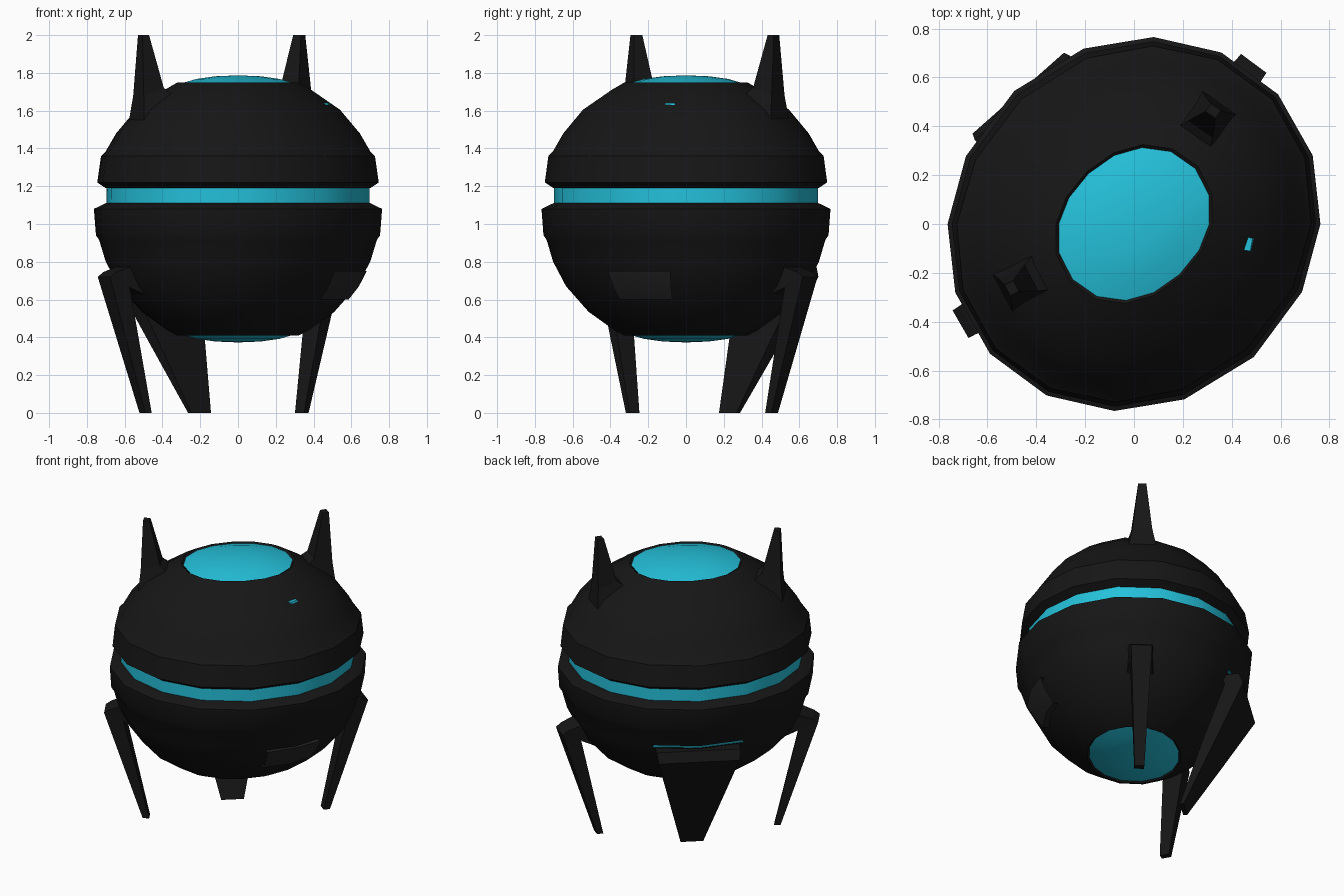
import bpy
from math import sin, cos, radians

if "Cube" in bpy.data.objects:
    bpy.data.objects.remove(bpy.data.objects["Cube"])

def material(name, rgb):
    m = bpy.data.materials.new(name)
    m.diffuse_color = (*rgb, 1)
    m.use_nodes = True
    m.node_tree.nodes["Principled BSDF"].inputs["Base Color"].default_value = m.diffuse_color
    return m

BLACK = material("black_shell", (0.008, 0.008, 0.008))
GREY = material("dark_grey", (0.02, 0.019, 0.019))
CYAN = material("cyan_glow", (0.018, 0.53, 0.7))

# Sixteen slightly uneven sides, point-symmetric about the axis
HALF = [0, 21, 42, 63, 84, 106, 132, 158]
SIDES = HALF + [a + 180 for a in HALF]

def ring_point(r, z, deg):
    # Cross-section is stretched along the diagonal, more so near the poles
    e = 0.04 + 0.06 * min(1, abs(z - 1.08) / 0.67) ** 2
    a = radians(deg)
    k = r * (1 + e * sin(2 * a))
    return (k * cos(a), k * sin(a), z)

def make(name, verts, faces, mat, smooth=True):
    me = bpy.data.meshes.new(name)
    me.from_pydata(verts, [], faces)
    me.materials.append(mat)
    ob = bpy.data.objects.new(name, me)
    bpy.context.collection.objects.link(ob)
    if smooth:
        bpy.ops.object.select_all(action='DESELECT')
        ob.select_set(True)
        bpy.context.view_layer.objects.active = ob
        bpy.ops.object.shade_smooth_by_angle(angle=radians(32))
    return ob

def lathe(name, profile, mat, angles=SIDES, closed=True):
    # Profile runs top to bottom; zero radius at an end gives a fan
    n = len(angles)
    verts, rows, faces = [], [], []
    for r, z in profile:
        if r == 0:
            rows.append([len(verts)] * n)
            verts.append((0, 0, z))
        else:
            rows.append(list(range(len(verts), len(verts) + n)))
            verts += [ring_point(r, z, a) for a in angles]
    for a, b in zip(rows, rows[1:]):
        for j in range(n if closed else n - 1):
            k = (j + 1) % n
            faces.append(list(dict.fromkeys((a[j], b[j], b[k], a[k]))))
    return make(name, verts, faces, mat)

def strut(name, deg, sections, mat=BLACK):
    # Section: inner r, inner z, outer r, outer z, half width (tip to root)
    c, s = cos(radians(deg)), sin(radians(deg))
    verts, faces = [], []
    for r1, z1, r2, z2, w in sections:
        for r, z, t in ((r1, z1, -w), (r2, z2, -w), (r2, z2, w), (r1, z1, w)):
            verts.append((r * c - t * s, r * s + t * c, z))
    for i in range(len(sections) - 1):
        for j in range(4):
            k = (j + 1) % 4
            faces.append((4*i + j, 4*i + k, 4*i + 4 + k, 4*i + 4 + j))
    m = len(verts)
    faces += [(3, 2, 1, 0), (m - 4, m - 3, m - 2, m - 1)]
    if sections[0][1] > sections[-1][1]:        # built downward: flip
        faces = [f[::-1] for f in faces]
    return make(name, verts, faces, mat, smooth=False)

# Body shells
lathe("upper_shell", [(0.305, 1.735), (0.32, 1.75), (0.385, 1.712), (0.54, 1.605),
                      (0.645, 1.48), (0.70, 1.385), (0.725, 1.36), (0.745, 1.22),
                      (0.70, 1.19), (0.66, 1.19)], BLACK)
lathe("lower_shell", [(0.66, 1.11), (0.70, 1.11), (0.763, 1.08), (0.752, 0.94),
                      (0.735, 0.915), (0.70, 0.80), (0.63, 0.67), (0.51, 0.535),
                      (0.37, 0.435), (0.32, 0.41), (0.305, 0.425)], BLACK)

# Glowing belt and end lenses
lathe("glow_belt", [(0.697, 1.2), (0.697, 1.1)], CYAN)
lathe("top_lens", [(0, 1.787), (0.12, 1.782), (0.22, 1.768), (0.308, 1.742)], CYAN)
lathe("bottom_lens", [(0.308, 0.418), (0.22, 0.392), (0.12, 0.378), (0, 0.373)], CYAN)

# Side panel and thin light line above the broad leg
lathe("side_panel", [(0.66, 0.75), (0.695, 0.75), (0.655, 0.67), (0.60, 0.6), (0.55, 0.6)],
      GREY, [-39, -22, -7], closed=False)
lathe("rear_light_line", [(0.68, 0.806), (0.712, 0.806), (0.712, 0.798), (0.68, 0.798)],
      CYAN, [108, 132, 156], closed=False)

# Matching pair of horns and slim legs, either side of the broad leg's axis
for side, horn, leg in (("left", 207.7, 210), ("right", 55, 53.3)):
    strut(side + "_horn", horn, [(0.545, 2.0, 0.585, 2.0, 0.025),
                                 (0.475, 1.72, 0.595, 1.68, 0.06),
                                 (0.40, 1.66, 0.61, 1.52, 0.09)])
    strut(side + "_leg", leg, [(0.545, 0, 0.585, 0, 0.03),
                               (0.70, 0.67, 0.82, 0.72, 0.065),
                               (0.69, 0.66, 0.785, 0.745, 0.067),
                               (0.60, 0.62, 0.64, 0.795, 0.085)])

# Broad tapering rear leg
strut("broad_leg", 131.5, [(0.295, 0, 0.32, 0, 0.07),
                           (0.45, 0.38, 0.53, 0.38, 0.165),
                           (0.60, 0.72, 0.715, 0.72, 0.25),
                           (0.58, 0.78, 0.69, 0.785, 0.26)])

# Small light slits on the upper shell
for i, deg in enumerate((12, -10, 251.5)):
    strut(f"light_slit_{i + 1}", deg, [(0.44, 1.63, 0.492, 1.63, 0.027),
                                       (0.44, 1.641, 0.488, 1.641, 0.027)], CYAN)
